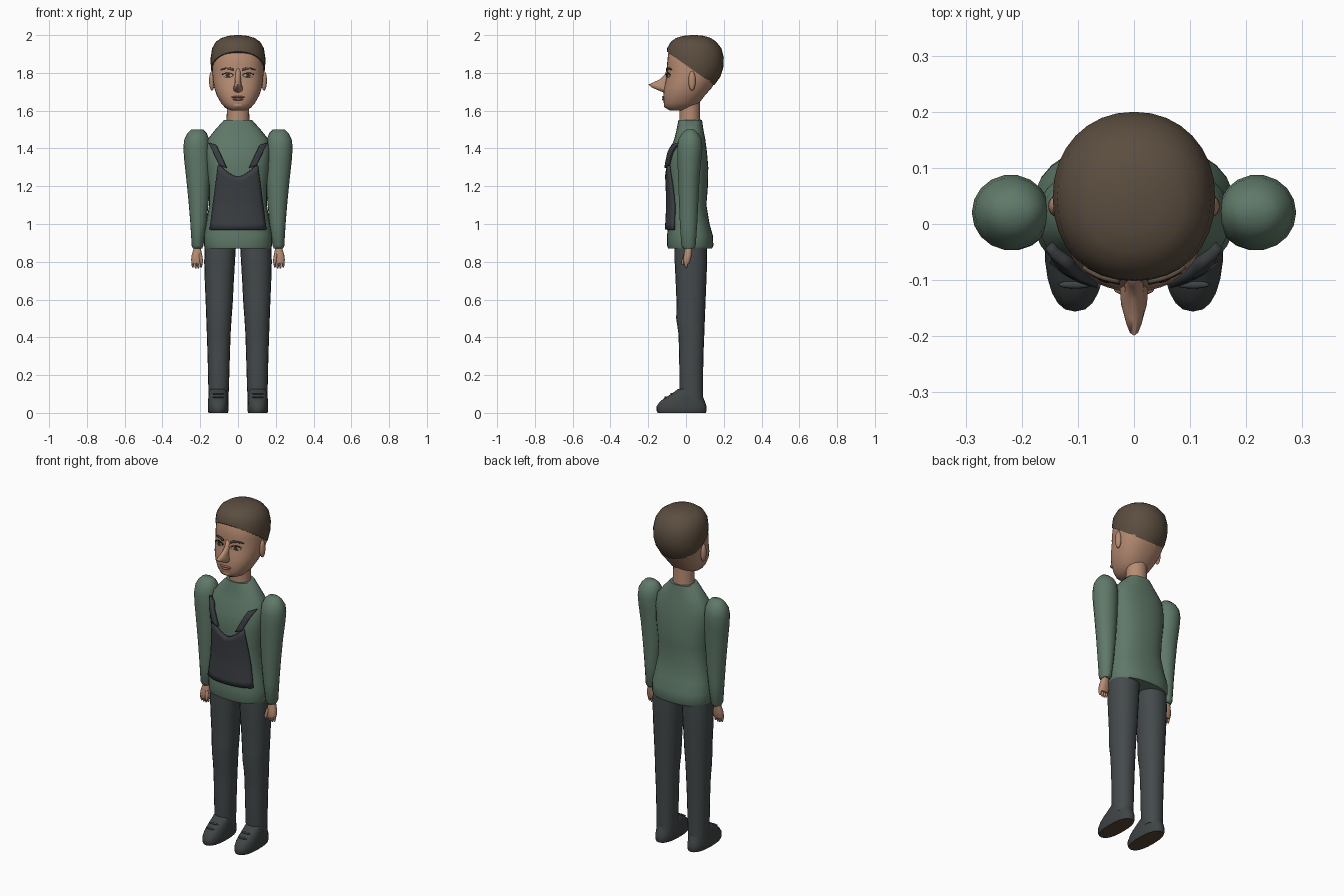
import bpy, bmesh, math
from mathutils import Vector

cube = bpy.data.objects.get("Cube")
if cube:
    bpy.data.objects.remove(cube, do_unlink=True)


def material(name, *rgb):
    m = bpy.data.materials.new(name)
    m.use_nodes = True
    m.diffuse_color = (*rgb, 1)
    m.node_tree.nodes["Principled BSDF"].inputs["Base Color"].default_value = (*rgb, 1)
    return m


skin = material("skin", .47, .26, .17)
hair = material("hair_brown", .105, .075, .05)
green = material("sweater_green", .115, .19, .14)
trouser = material("trouser_grey", .058, .068, .072)
apron = material("bib_charcoal", .043, .048, .054)
leather = material("shoe_grey", .05, .058, .058)
sole = material("sole_brown", .09, .055, .035)
white = material("eye_white", .4, .33, .28)
iris = material("eye_dark", .05, .035, .025)
lip = material("lip", .36, .16, .11)


def finish(bm, name, mats, angle=50):
    bmesh.ops.recalc_face_normals(bm, faces=bm.faces)
    me = bpy.data.meshes.new(name)
    bm.to_mesh(me)
    bm.free()
    ob = bpy.data.objects.new(name, me)
    bpy.context.collection.objects.link(ob)
    for m in mats:
        me.materials.append(m)
    bpy.ops.object.select_all(action='DESELECT')
    ob.select_set(True)
    bpy.context.view_layer.objects.active = ob
    bpy.ops.object.shade_smooth_by_angle(angle=math.radians(angle))
    return ob


def sym(rows):
    """Rows of height, half width, front, back as full rings."""
    return [(z, -w, w, f, b) for z, w, f, b in rows]


def loft(rings, s=1, n=24, p=2.0):
    """Skin over stacked rounded rings: height, x range, y range."""
    bm = bmesh.new()
    loops = []
    for z, x0, x1, y0, y1 in rings:
        loop = []
        for i in range(n):
            a = 2 * math.pi * i / n
            c, d = math.cos(a), math.sin(a)
            x = (x0 + x1) / 2 + (x1 - x0) / 2 * math.copysign(abs(c) ** (2 / p), c)
            y = (y0 + y1) / 2 + (y1 - y0) / 2 * math.copysign(abs(d) ** (2 / p), d)
            loop.append(bm.verts.new((s * x, y, z)))
        loops.append(loop)
    for a, b in zip(loops, loops[1:]):
        for i in range(n):
            j = (i + 1) % n
            bm.faces.new((a[i], a[j], b[j], b[i]))
    bm.faces.new(loops[0])
    bm.faces.new(loops[-1])
    return bm


def front_y(rings, x, z, p):
    """Front surface of a symmetric loft."""
    z = min(max(z, rings[0][0]), rings[-1][0])
    for a, b in zip(rings, rings[1:]):
        if z <= b[0]:
            t = (z - a[0]) / (b[0] - a[0])
            _, _, w, f, k = [u + (v - u) * t for u, v in zip(a, b)]
            q = max(0, 1 - min(1, abs(x) / w) ** p) ** (1 / p)
            return (f + k) / 2 - (k - f) / 2 * q


def patch(name, rings, p, shape, mat, lift, thick, nu=12, nv=6):
    """Thin plate laid on the front of a loft; shape maps u, v in -1..1 to x, z."""
    bm = bmesh.new()
    grid = []
    for j in range(nv + 1):
        row = []
        for i in range(nu + 1):
            x, z = shape(2 * i / nu - 1, 2 * j / nv - 1)
            row.append(bm.verts.new((x, front_y(rings, x, z, p) - lift, z)))
        grid.append(row)
    for a, b in zip(grid, grid[1:]):
        for i in range(nu):
            bm.faces.new((a[i], a[i + 1], b[i + 1], b[i]))
    bmesh.ops.remove_doubles(bm, verts=bm.verts, dist=.0003)
    ob = finish(bm, name, [mat])
    mod = ob.modifiers.new("thickness", 'SOLIDIFY')
    mod.thickness = thick
    mod.offset = 0
    return ob


def ellipsoid(name, loc, size, mat):
    bm = bmesh.new()
    bmesh.ops.create_uvsphere(bm, u_segments=16, v_segments=10, radius=1)
    for v in bm.verts:
        v.co = Vector(a * b + c for a, b, c in zip(v.co, size, loc))
    return finish(bm, name, [mat], 80)


# Torso and neck
TP = 2.4
torso = sym([(.87, .174, -.095, .138), (.885, .18, -.1, .145), (.94, .181, -.1, .142),
             (1.0, .17, -.095, .125), (1.1, .153, -.09, .108), (1.2, .153, -.093, .116),
             (1.3, .166, -.098, .118), (1.38, .171, -.09, .111), (1.45, .16, -.062, .102),
             (1.5, .12, -.05, .092), (1.55, .075, -.04, .085)])
finish(loft(torso, n=28, p=TP), "sweater_body", [green])
finish(loft(sym([(1.5, .062, -.035, .08), (1.56, .06, -.035, .075), (1.66, .058, -.035, .075)])),
       "neck", [skin])


# Bib with scooped top, and straps
def bib_shape(u, v):
    t = (v + 1) / 2
    top = 1.25 + .06 * min(1, abs(u) * 1.1) ** 1.6
    return u * (.147 - .043 * t), .97 + (top - .97) * t


patch("bib", torso, TP, bib_shape, apron, .008, .014, 16, 10)
for s, side in ((1, "left"), (-1, "right")):
    patch(side + "_strap", torso, TP,
          lambda u, v: (s * (.105 + .028 * v + .018 * u), 1.362 + .06 * v + .006 * u),
          apron, .011, .02, 4, 8)

# Head, nose and hair
HP = 2.3
head = sym([(1.6, .035, -.085, -.01), (1.615, .068, -.11, .03), (1.64, .09, -.118, .07),
            (1.68, .112, -.12, .1), (1.72, .126, -.116, .135), (1.76, .133, -.107, .16),
            (1.8, .136, -.1, .178), (1.84, .136, -.101, .185), (1.9, .13, -.095, .18),
            (1.95, .1, -.07, .15)])
finish(loft(head, n=32, p=HP), "head", [skin], 70)
finish(loft(sym([(1.695, .014, -.115, -.06), (1.705, .024, -.14, -.06), (1.722, .025, -.18, -.06),
                 (1.738, .019, -.199, -.06), (1.75, .017, -.172, -.06), (1.767, .016, -.137, -.06),
                 (1.79, .015, -.113, -.06), (1.825, .018, -.1, -.06)]), n=16), "nose", [skin], 80)
bm = loft(sym([(1.7, .115, -.1, .125), (1.735, .123, -.103, .15), (1.78, .137, -.104, .182),
               (1.83, .144, -.105, .198), (1.88, .145, -.105, .2), (1.93, .137, -.1, .188),
               (1.965, .117, -.08, .16), (1.985, .088, -.052, .13), (1.996, .05, -.015, .095),
               (2.0, .015, .025, .055)]), n=32, p=2.1)
bmesh.ops.bisect_plane(bm, geom=bm.verts[:] + bm.edges[:] + bm.faces[:], clear_inner=True,
                       plane_co=(0, -.1, 1.912), plane_no=(0, .71, 1))
bmesh.ops.holes_fill(bm, edges=[e for e in bm.edges if e.is_boundary], sides=0)
finish(bm, "hair_cap", [hair])

# Mouth and chin
ellipsoid("upper_lip", (0, -.117, 1.672), (.036, .011, .006), lip)
ellipsoid("lower_lip", (0, -.116, 1.66), (.028, .012, .007), lip)
ellipsoid("chin", (0, -.1, 1.63), (.035, .018, .018), skin)


def disc(cx, cz, a, b):
    return lambda u, v: (cx + a * u, cz + b * v * math.sqrt(max(0, 1 - u * u)))


for s, side in ((1, "left"), (-1, "right")):
    # Eyes, brows and ears
    patch(side + "_eye", head, HP, disc(s * .054, 1.787, .027, .011), white, .002, .006)
    patch(side + "_iris", head, HP, disc(s * .054, 1.787, .01, .01), iris, .004, .006)
    patch(side + "_eyelid", head, HP,
          lambda u, v: (s * .054 + .029 * u, 1.799 - .009 * u * u + .0025 * v),
          iris, .004, .008, 10, 2)
    patch(side + "_brow", head, HP,
          lambda u, v: (s * (.058 + .033 * u), 1.824 - .007 * u * u + .004 * v * (1.1 - .5 * u)),
          hair, .003, .008, 10, 2)
    ellipsoid(side + "_ear", (s * .138, .032, 1.758), (.015, .019, .052), skin)

    # Sleeve
    sleeve = [(.87, .19, .238, -.015, .043), (.885, .183, .245, -.025, .052),
              (1.0, .167, .252, -.033, .06), (1.12, .155, .262, -.038, .066),
              (1.25, .147, .275, -.043, .073), (1.35, .147, .286, -.047, .083),
              (1.41, .15, .289, -.047, .088), (1.45, .153, .284, -.04, .083),
              (1.48, .165, .268, -.022, .066), (1.5, .185, .248, .0, .045)]
    finish(loft(sleeve, s, 18), side + "_sleeve", [green], 60)

    # Hand with fingers
    palm = [(.79, .19, .245, -.012, .018), (.81, .186, .248, -.015, .025),
            (.835, .19, .245, -.012, .03), (.88, .198, .232, -.004, .034)]
    finish(loft(palm, s, 14, 2.5), side + "_palm", [skin], 60)
    for k in range(4):
        x = .189 + .0145 * k
        z = .762 + .005 * abs(k - 1.5)
        finger = [(z, x + .003, x + .01, -.003, .006), (z + .012, x, x + .013, -.008, .009),
                  (.8, x, x + .014, -.011, .014)]
        finish(loft(finger, s, 8), side + "_finger_" + str(k + 1), [skin], 60)
    thumb = [(.785, .19, .2, -.022, -.01), (.8, .185, .203, -.026, -.008),
             (.84, .19, .21, -.012, .008)]
    finish(loft(thumb, s, 8), side + "_thumb", [skin], 60)

    # Trouser leg
    leg = [(.06, .052, .155, -.025, .09), (.13, .048, .157, -.035, .09),
           (.3, .043, .161, -.036, .092), (.42, .039, .165, -.04, .097),
           (.5, .034, .168, -.052, .1), (.58, .028, .171, -.05, .103),
           (.7, .022, .176, -.055, .108), (.8, .016, .179, -.06, .112),
           (.9, .01, .176, -.06, .112)]
    finish(loft(leg, s, 20, 2.2), side + "_trouser_leg", [trouser], 60)

    # Shoe with brown underside
    shoe = [(0, .054, .155, -.15, .105), (.012, .05, .16, -.156, .109),
            (.035, .05, .16, -.156, .109), (.06, .051, .159, -.138, .1),
            (.08, .053, .157, -.112, .092), (.1, .055, .155, -.078, .086),
            (.127, .062, .148, -.042, .075)]
    bm = loft(shoe, s, 24, 2.4)
    bm.faces.ensure_lookup_table()
    for f in bm.faces:
        f.material_index = int(f.calc_center_median().z < .003)
    finish(bm, side + "_shoe", [leather, sole], 60)
    for k, (y, z) in enumerate(((-.108, .083), (-.076, .101))):
        ellipsoid(side + "_lace_" + str(k + 1), (s * .105, y, z), (.03, .007, .005), leather)
